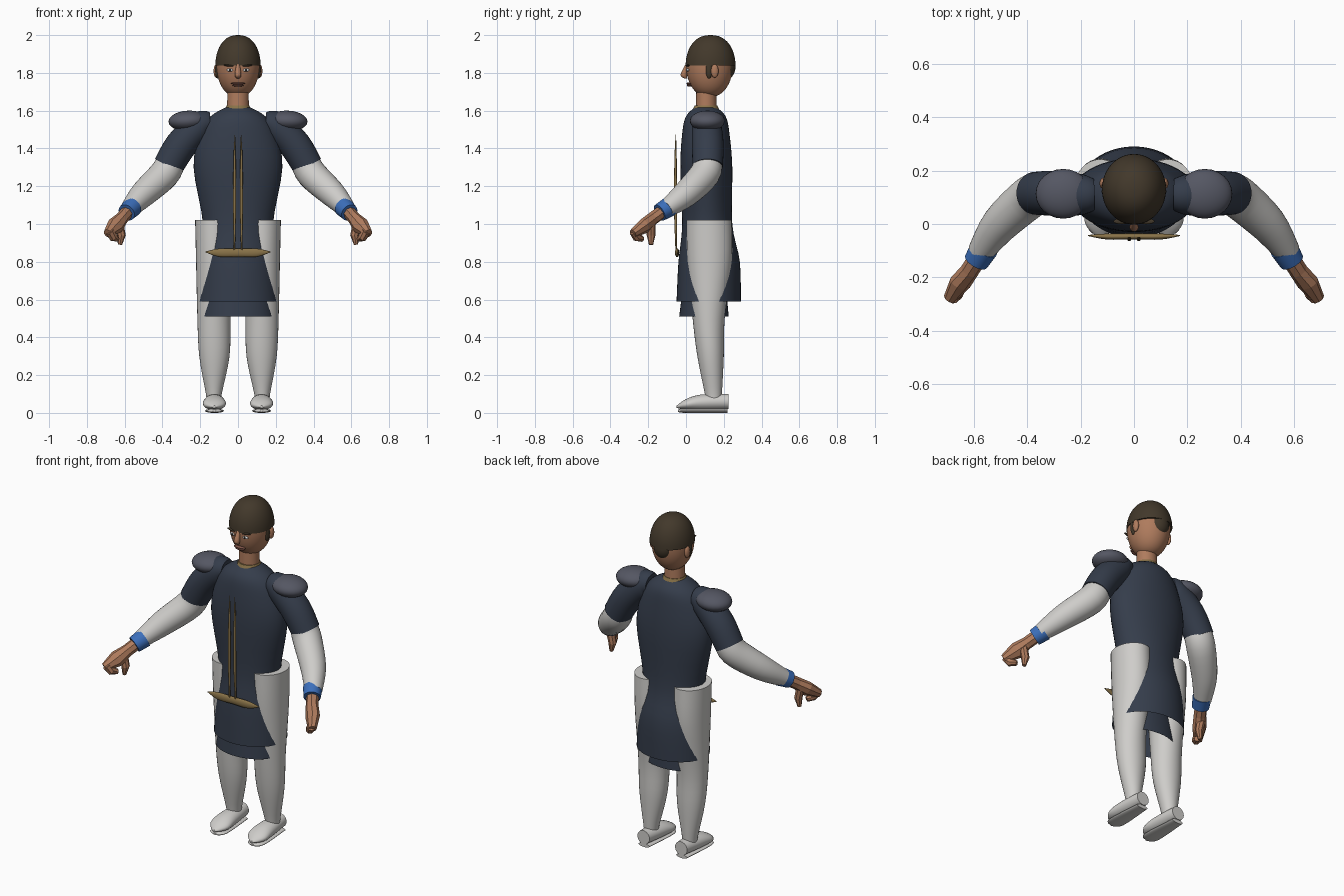
import bpy, bmesh, math
from mathutils import Matrix, Vector

default_cube = bpy.data.objects.get("Cube")
if default_cube:
    bpy.data.objects.remove(default_cube, do_unlink=True)


def make_material(name, red, green, blue):
    mat = bpy.data.materials.new(name)
    mat.use_nodes = True
    mat.diffuse_color = (red, green, blue, 1)
    shader = next(node for node in mat.node_tree.nodes if node.type == 'BSDF_PRINCIPLED')
    shader.inputs["Base Color"].default_value = mat.diffuse_color
    return mat


navy = make_material("navy cloth", .035, .046, .07)
white = make_material("white cloth", .62, .61, .59)
skin = make_material("skin", .43, .2, .11)
brown = make_material("dark brown hair", .055, .04, .024)
slate = make_material("slate armour", .09, .095, .125)
blue = make_material("blue cuff", .045, .16, .5)
gold = make_material("dull gold", .25, .17, .065)
lip_red = make_material("lips", .22, .09, .065)
eye_white = make_material("eye white", .7, .7, .7)
black = make_material("dark iris", .02, .02, .02)

X_AXIS, Y_AXIS, Z_AXIS = Matrix.Identity(3)


def add_object(name, bm, material, smooth=True):
    """Turn the working mesh into a shaded object that keeps its sharp edges."""
    bmesh.ops.recalc_face_normals(bm, faces=bm.faces)
    for face in bm.faces:
        face.smooth = smooth
    for edge in bm.edges:
        edge.smooth = edge.calc_face_angle(0) < math.radians(50)
    mesh = bpy.data.meshes.new(name)
    bm.to_mesh(mesh)
    bm.free()
    mesh.materials.append(material)
    obj = bpy.data.objects.new(name, mesh)
    bpy.context.collection.objects.link(obj)
    return obj


def refine(rows, steps):
    """Run a smooth spline through rows of numbers."""
    result = []
    last = len(rows) - 1
    for index in range(last):
        near = [rows[max(0, min(last, index + offset))] for offset in (-1, 0, 1, 2)]
        for step in range(steps):
            t = step / steps
            result.append([b + t / 2 * (c - a + t * (2*a - 5*b + 4*c - d + t * (3*b - 3*c + d - a)))
                           for a, b, c, d in zip(*near)])
    return result + [rows[last]]


def tube(name, rows, material, axis=None, up=Y_AXIS, sides=32, steps=4, closed=True, smooth=True):
    """Loft rings along a path; each row is x, y, z, side radius and, if different, up radius."""
    rows = refine([(*row, *row[3:])[:5] for row in rows], steps)
    bm = bmesh.new()
    rings = []
    for index, (x, y, z, side_radius, up_radius) in enumerate(rows):
        ahead = Vector(rows[min(index + 1, len(rows) - 1)][:3])
        behind = Vector(rows[max(index - 1, 0)][:3])
        along = axis or (ahead - behind).normalized()
        across = up.cross(along).normalized()
        upward = along.cross(across)
        angles = [math.tau * side / sides for side in range(sides)]
        rings.append([bm.verts.new(Vector((x, y, z)) + across * side_radius * math.cos(angle)
                                   + upward * up_radius * math.sin(angle)) for angle in angles])
    for lower, upper in zip(rings, rings[1:]):
        for side in range(sides):
            bm.faces.new((lower[side - 1], lower[side], upper[side], upper[side - 1]))
    bm.faces.new(rings[0])
    if closed:
        bm.faces.new(rings[-1])
    return add_object(name, bm, material, smooth)


def upright(name, rows, material, **options):
    """Loft level rings; each row is z, half width, front y, back y."""
    centred = [(0, (front + back) / 2, z, width, (back - front) / 2)
               for z, width, front, back in rows]
    return tube(name, centred, material, axis=Z_AXIS, sides=48, **options)


def dome(name, centre, width, depth, height, material):
    """A full, slightly squared dome; a negative height hangs down."""
    x, y, z = centre
    rows = []
    for step in range(13):
        angle = step / 12 * math.radians(89)
        size = math.cos(angle) ** .85
        rows.append((x, y, z + height * math.sin(angle), width * size, depth * size))
    return tube(name, rows, material, axis=Z_AXIS, sides=48, steps=1)


def ball(name, centre, radii, material, tilt=0):
    bm = bmesh.new()
    bmesh.ops.create_uvsphere(bm, u_segments=24, v_segments=14, radius=1)
    obj = add_object(name, bm, material)
    obj.location, obj.scale, obj.rotation_euler = centre, radii, (0, tilt, 0)
    return obj


# Tunic with its flared skirt, and the shorter layer beneath
upright("tunic", [(1.62, .06, .05, .16), (1.57, .145, 0, .21), (1.48, .2, -.02, .23),
                  (1.3, .235, -.03, .245), (1, .185, -.02, .245),
                  (.8, .2, -.04, .285), (.59, .213, -.05, .29)], navy, closed=False)
upright("under_skirt", [(.8, .16, 0, .2), (.51, .19, -.036, .226)], navy, closed=False)

# Head, neck and hair
upright("neck", [(1.6, .058, .053, .163), (1.75, .055, .055, .16)], skin)
tube("collar", [(0, .106, 1.61, .068), (0, .106, 1.627, .06)], gold)
head_centre = Vector((0, .124, 1.85))
dome("head", head_centre, .115, .125, -.177, skin)
dome("hair_cap", head_centre + Vector((0, .006, -.01)), .12, .132, .16, brown)
ball("hair_bun", (0, .212, 1.833), (.058, .05, .068), brown)
tube("nose", [(0, .008, 1.85, .008), (0, -.012, 1.79, .017), (0, 0, 1.77, .008)],
     skin, axis=-Z_AXIS, sides=12)
ball("upper_lip", (0, .016, 1.744), (.038, .014, .006), lip_red)
ball("lower_lip", (0, .018, 1.734), (.03, .014, .007), lip_red)

# Paired parts, mirrored from the left side
for sign, side_name in ((1, "left"), (-1, "right")):
    def paired_tube(name, rows, material, **options):
        mirrored = [(sign * x, *others) for x, *others in rows]
        return tube(f"{side_name}_{name}", mirrored, material, **options)

    def paired_ball(name, centre, radii, material, tilt=0):
        x, y, z = centre
        return ball(f"{side_name}_{name}", (sign * x, y, z), radii, material, sign * tilt)

    # Face details
    paired_ball("eye", (.042, .01, 1.815), (.019, .008, .008), eye_white)
    paired_ball("iris", (.042, .005, 1.815), (.007, .005, .007), black)
    paired_ball("eyebrow", (.045, .01, 1.838), (.032, .011, .005), brown, tilt=-.1)
    paired_ball("ear", (.115, .152, 1.81), (.014, .02, .036), skin)
    paired_ball("sideburn", (.108, .122, 1.818), (.013, .018, .048), brown)

    # Arm
    paired_ball("shoulder_pad", (.265, .113, 1.546), (.103, .093, .054), slate, tilt=.05)
    paired_tube("short_sleeve", [(.15, .11, 1.53, .06), (.2, .11, 1.52, .077),
                                 (.3, .115, 1.42, .084), (.37, .115, 1.305, .08)], navy)
    paired_tube("long_sleeve", [(.35, .115, 1.34, .075), (.39, .1, 1.265, .08),
                                (.5, 0, 1.16, .07), (.575, -.105, 1.08, .048)], white)
    paired_tube("cuff", [(.56, -.09, 1.09, .053), (.59, -.14, 1.06, .047)], blue)

    # Faceted fist
    fist_style = dict(sides=8, steps=1, smooth=False)
    paired_tube("hand", [(.58, -.12, 1.07, .035), (.615, -.175, 1.03, .035),
                         (.65, -.22, .99, .046, .036), (.69, -.28, .95, .024)], skin, **fist_style)
    paired_tube("curled_fingers", [(.68, -.275, .96, .025), (.66, -.26, .93, .024),
                                   (.64, -.23, .92, .015)], skin, up=X_AXIS, **fist_style)
    paired_tube("thumb", [(.63, -.185, 1, .024), (.617, -.185, .94, .023),
                          (.625, -.185, .89, .011)], skin, **fist_style)

    # Leg and foot
    paired_tube("leg", [(.127, .122, 1.02, .1, .12), (.125, .125, .8, .097, .118),
                        (.127, .12, .5, .088, .085), (.125, .13, .3, .08, .07),
                        (.128, .145, .1, .042, .045), (.128, .145, .05, .04)],
                white, axis=Z_AXIS)
    paired_tube("shoe", [(.125, .225, .06, .04), (.125, .08, .055, .057, .042),
                         (.125, 0, .045, .057, .028), (.125, -.05, .032, .012, .006)],
                white, axis=-Y_AXIS, up=Z_AXIS)
    paired_tube("sole", [(.125, .22, .011, .036, .011), (.125, 0, .011, .05, .011),
                         (.125, -.043, .011, .01, .006)], white, axis=-Y_AXIS, up=Z_AXIS)

    # Hanging front cord
    paired_tube("cord", [(.016, -.054, 1.475, .001), (.018, -.055, 1.35, .006),
                         (.018, -.056, 1.1, .008), (.02, -.052, .86, .004)], gold, sides=12)

# Spindle clasp at the waist
clasp_tips = [(end * .172, -.043, .852, .002) for end in (-1, 1)]
clasp_middle = [(x, -.047, .848, .022, .011) for x in (-.1, 0, .1)]
tube("waist_clasp", [clasp_tips[0], *clasp_middle, clasp_tips[1]], gold, axis=X_AXIS, sides=16)
